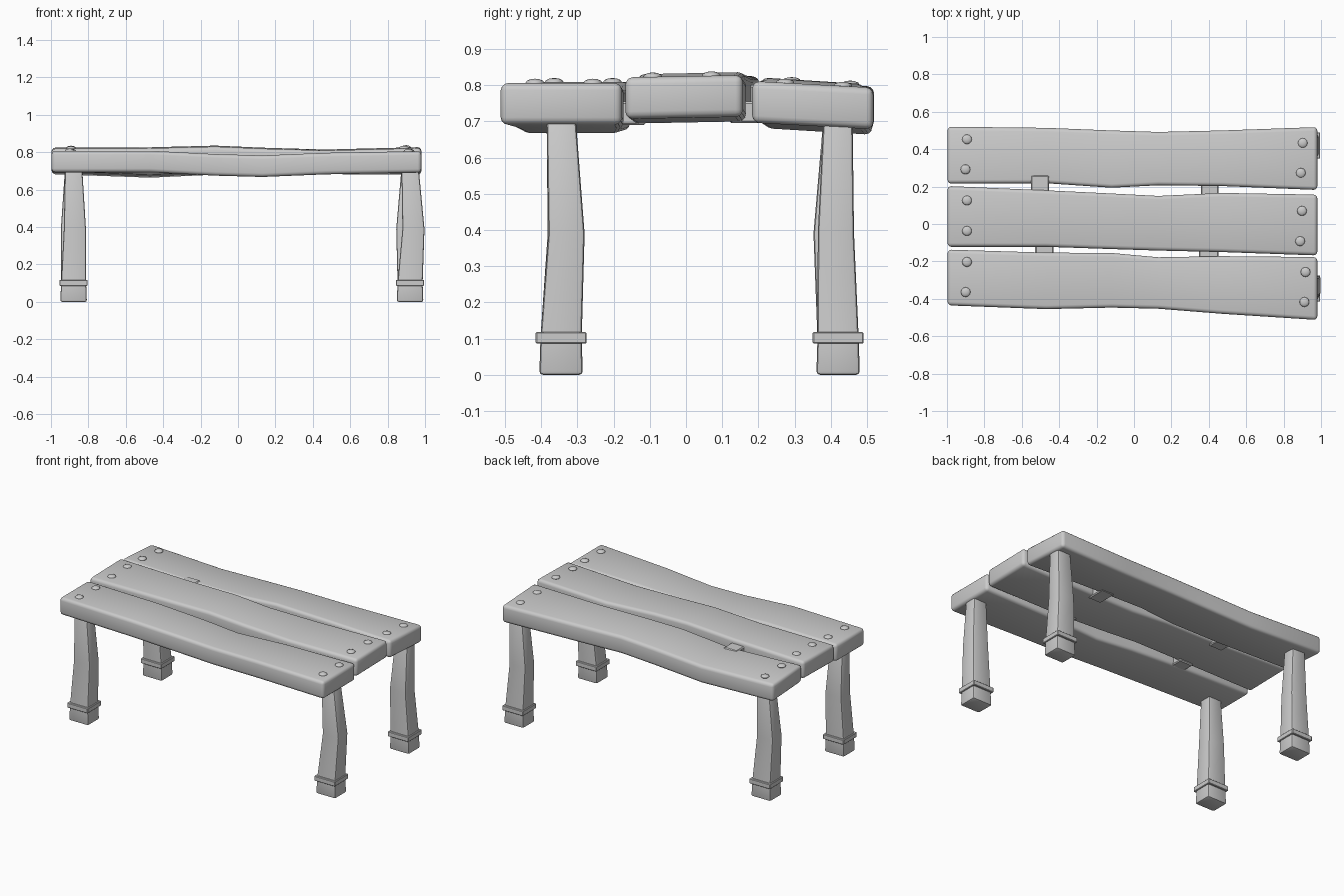
import bpy, bmesh
from mathutils import Vector

if "Cube" in bpy.data.objects:
    bpy.data.objects.remove(bpy.data.objects["Cube"])


def loft(name, rings, bevel, segments):
    """Skin a list of four-point rings, cap the ends and round the edges."""
    bm = bmesh.new()
    loops = [[bm.verts.new(p) for p in ring] for ring in rings]
    for a, b in zip(loops, loops[1:]):
        for i in range(4):
            j = (i + 1) % 4
            bm.faces.new((a[i], a[j], b[j], b[i]))
    bm.faces.new(loops[0][::-1])
    bm.faces.new(loops[-1])
    bmesh.ops.recalc_face_normals(bm, faces=bm.faces)
    mesh = bpy.data.meshes.new(name)
    bm.to_mesh(mesh)
    bm.free()
    obj = bpy.data.objects.new(name, mesh)
    bpy.context.collection.objects.link(obj)
    mod = obj.modifiers.new("round_edges", "BEVEL")
    mod.width = bevel
    mod.segments = segments
    mod.limit_method = "ANGLE"
    mod.angle_limit = 0.7
    bpy.ops.object.select_all(action="DESELECT")
    obj.select_set(True)
    bpy.context.view_layer.objects.active = obj
    bpy.ops.object.modifier_apply(modifier=mod.name)
    bpy.ops.object.shade_smooth_by_angle(angle=0.6)
    return obj


def rect(cx, cy, hx, hy, z):
    return [(cx + sx * hx, cy + sy * hy, z)
            for sx, sy in ((-1, -1), (1, -1), (1, 1), (-1, 1))]


def block(name, x0, x1, y0, y1, z0, z1, bevel):
    c = ((x0 + x1) / 2, (y0 + y1) / 2, (x1 - x0) / 2, (y1 - y0) / 2)
    return loft(name, [rect(*c, z0), rect(*c, z1)], bevel, 1)


# Planks: low y, high y and top height at each station along the length
stations = (-0.997, -0.47, -0.12, 0.13, 0.47, 0.98)
T = 0.115
planks = {
    "front": (((-.435, -.137, .808), (-.455, -.153, .808), (-.447, -.155, .79),
               (-.453, -.178, .783), (-.48, -.172, .797), (-.513, -.177, .806)), 0.0),
    "middle": (((-.122, .203, .822), (-.122, .18, .824), (-.134, .163, .833),
                (-.142, .15, .822), (-.15, .166, .812), (-.168, .157, .825)), 0.006),
    "back": (((.216, .52, .806), (.218, .514, .787), (.194, .5, .803),
              (.207, .492, .812), (.203, .5, .806), (.182, .518, .802)), -0.018),
}


def top_height(plank, x, y):
    rows, tilt = planks[plank]
    i = 0 if x < 0 else len(rows) - 1
    lo, hi, z = rows[i]
    return z + tilt * ((y - lo) / (hi - lo) - 0.5)


for name, (rows, tilt) in planks.items():
    rings = []
    for x, (lo, hi, z) in zip(stations, rows):
        a, b = z - tilt / 2, z + tilt / 2
        rings.append([(x, lo, a - T), (x, hi, b - T), (x, hi, b), (x, lo, a)])
    loft(name + "_plank", rings, 0.02, 3)

# Domed nail heads
nails = {
    "front": ((-.893, -.203), (-.9, -.364), (.917, -.257), (.911, -.417)),
    "middle": ((-.893, .126), (-.893, -.037), (.898, .07), (.888, -.092)),
    "back": ((-.893, .453), (-.901, .292), (.902, .433), (.892, .273)),
}
for plank, spots in nails.items():
    for i, (x, y) in enumerate(spots):
        bpy.ops.mesh.primitive_uv_sphere_add(
            segments=12, ring_count=6, radius=0.026,
            location=(x, y, top_height(plank, x, y)))
        nail = bpy.context.object
        nail.name = f"{plank}_nail_{i + 1}"
        nail.scale.z = 0.45
        bpy.ops.object.shade_smooth_by_angle(angle=0.6)

# Connector blocks in the gaps between planks
block("connector_back_left", -.552, -.455, .14, .26, .70, .80, .006)
block("connector_back_right", .358, .452, .12, .25, .695, .755, .006)
block("connector_front_left", -.528, -.43, -.2, -.09, .695, .755, .006)
block("connector_front_right", .348, .452, -.21, -.11, .69, .755, .006)

# Bent legs with a collar near the foot; each knee leans its own way
legs = {
    "front_left": (-.879, -.345, -.872, -.332),
    "front_right": (.92, -.345, .938, -.330),
    "back_left": (-.879, .42, -.888, .402),
    "back_right": (.92, .42, .905, .414),
}
for name, (x, y, kx, ky) in legs.items():
    loft(name + "_leg", [
        rect(x, y, .071, .06, 0),
        rect(x, y, .067, .057, .1),
        rect(kx, ky, .059, .05, .39),
        rect(x, y, .046, .04, .715)], 0.01, 2)
    block(name + "_collar", x - .075, x + .075, y - .07, y + .07, .086, .118, .003)
